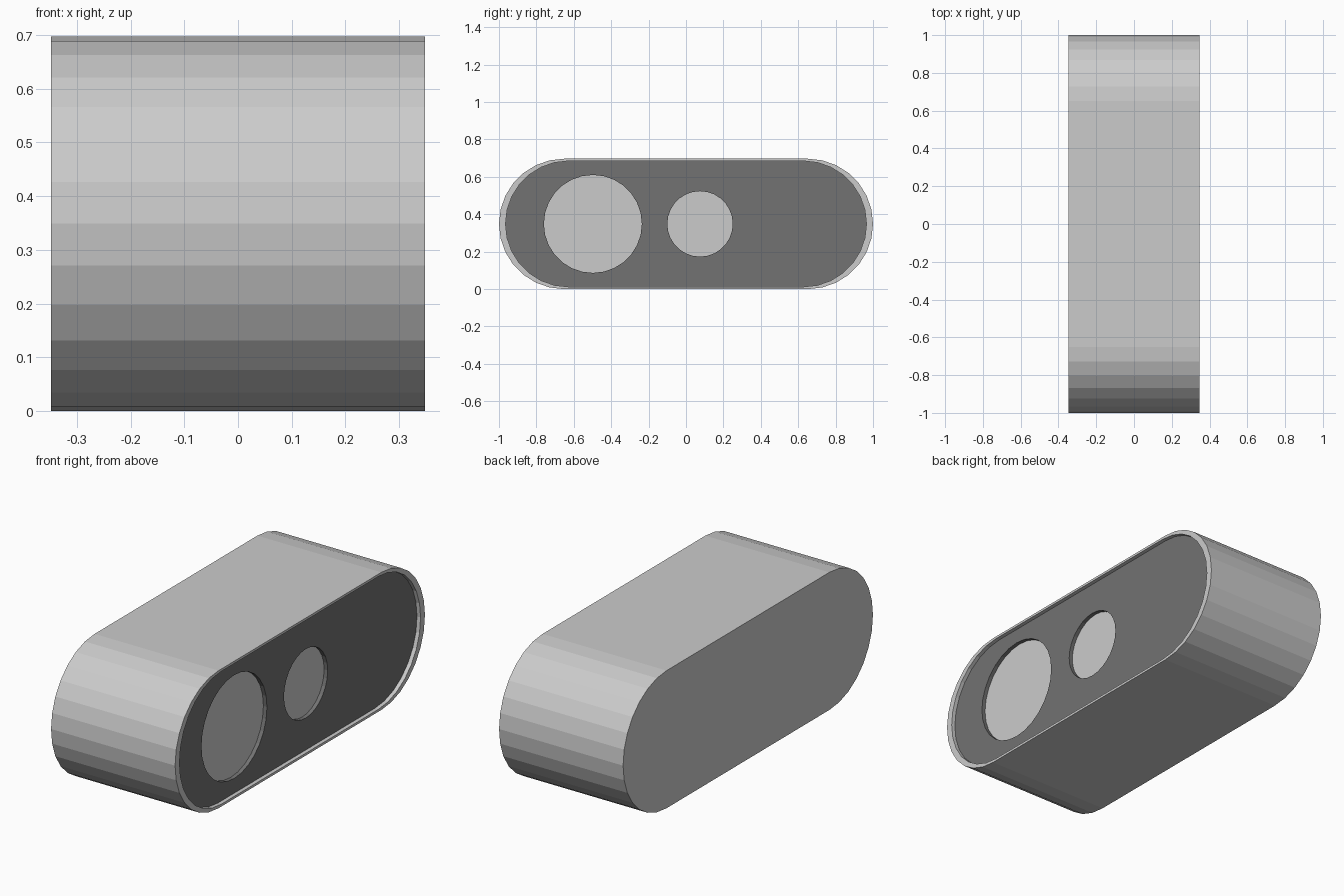
import bpy, bmesh
from math import sin, cos, pi

if "Cube" in bpy.data.objects:
    bpy.data.objects.remove(bpy.data.objects["Cube"])

R, HALF_Y, HALF_X = 0.3485, 1.0, 0.3475
DEPTH = 0.02      # recess of the panel, and again of the round windows
RIM = 0.965       # panel outline relative to the body outline
SEG = 14          # segments per rounded end


def stadium(scale=1.0):
    """Rounded-end outline as (y, z) about the centre."""
    pts = []
    for side in (1, -1):
        for i in range(SEG + 1):
            a = -pi / 2 + pi * i / SEG
            pts.append((side * (HALF_Y - R + R * cos(a)) * scale,
                        side * R * sin(a) * scale))
    return pts


def circle(y, r, n=28):
    return [(y + r * cos(2 * pi * i / n), r * sin(2 * pi * i / n)) for i in range(n)]


# body: stadium block with a recess in its right face
bm = bmesh.new()
rings = []
for scale, x in ((1, -HALF_X), (1, HALF_X), (RIM, HALF_X), (RIM, HALF_X - 2 * DEPTH)):
    rings.append([bm.verts.new((x, y, z + R)) for y, z in stadium(scale)])
for a, b in zip(rings, rings[1:]):
    n = len(a)
    for i in range(n):
        j = (i + 1) % n
        bm.faces.new((a[i], a[j], b[j], b[i]))
bm.faces.new(rings[0])
bm.faces.new(rings[-1])
bmesh.ops.recalc_face_normals(bm, faces=bm.faces)
mesh = bpy.data.meshes.new("body")
bm.to_mesh(mesh)
bm.free()
body = bpy.data.objects.new("body", mesh)
bpy.context.collection.objects.link(body)

# dark front panel with two round windows
curve = bpy.data.curves.new("panel", 'CURVE')
curve.dimensions = '2D'
curve.fill_mode = 'BOTH'
curve.extrude = DEPTH / 2
for outline in (stadium(RIM), circle(-0.498, 0.262), circle(0.075, 0.175)):
    s = curve.splines.new('POLY')
    s.points.add(len(outline) - 1)
    for p, (y, z) in zip(s.points, outline):
        p.co = (y, z, 0, 1)
    s.use_cyclic_u = True
    s.use_smooth = False
panel = bpy.data.objects.new("panel", curve)
panel.rotation_euler = (pi / 2, 0, pi / 2)
panel.location = (HALF_X - 1.5 * DEPTH, 0, R)
bpy.context.collection.objects.link(panel)
dark = bpy.data.materials.new("dark_panel")
dark.diffuse_color = (0.17, 0.17, 0.17, 1)
dark.use_nodes = True
dark.node_tree.nodes["Principled BSDF"].inputs["Base Color"].default_value = dark.diffuse_color
curve.materials.append(dark)
bpy.context.view_layer.objects.active = panel
panel.select_set(True)
bpy.ops.object.convert(target='MESH')
